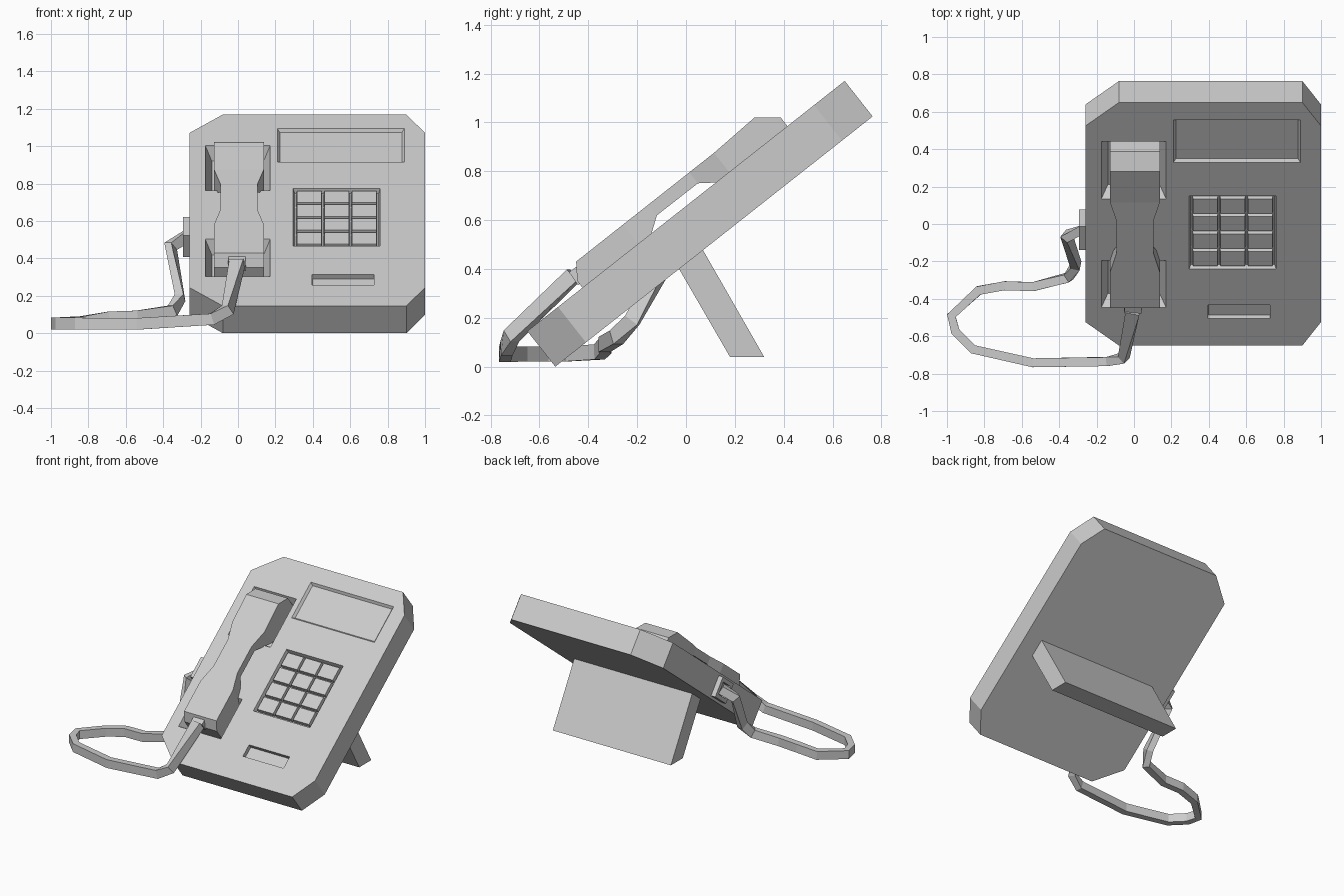
import bpy, bmesh, math
from mathutils import Matrix, Vector

if "Cube" in bpy.data.objects:
    bpy.data.objects.remove(bpy.data.objects["Cube"])

# Tilted frame of the phone face: x across, y up the slope, z out of the face
TILT = Matrix.Translation((0, 0, 0.6575)) @ Matrix.Rotation(math.radians(38.25), 4, 'X')


def finish(name, bm, matrix=None):
    bmesh.ops.recalc_face_normals(bm, faces=bm.faces)
    mesh = bpy.data.meshes.new(name)
    bm.to_mesh(mesh)
    bm.free()
    ob = bpy.data.objects.new(name, mesh)
    bpy.context.collection.objects.link(ob)
    if matrix:
        ob.matrix_world = matrix
    return ob


def loft(bm, rings):
    """Skin a list of equal-length point rings and cap both ends."""
    rows = [[bm.verts.new(p) for p in r] for r in rings]
    n = len(rows[0])
    for a, b in zip(rows, rows[1:]):
        for i in range(n):
            j = (i + 1) % n
            bm.faces.new((a[i], a[j], b[j], b[i]))
    bm.faces.new(rows[0][::-1])
    bm.faces.new(rows[-1])


def rect(x0, x1, y0, y1, z):
    return [(x0, y0, z), (x1, y0, z), (x1, y1, z), (x0, y1, z)]


def frustum(bm, x0, x1, y0, y1, z0, z1, inset=0.0):
    """Box whose z1 end is grown inwards by inset."""
    i = inset
    loft(bm, [rect(x0, x1, y0, y1, z0), rect(x0 + i, x1 - i, y0 + i, y1 - i, z1)])


def pocket(bm, x0, x1, y0, y1, depth, inset):
    """Recess cutter with outline given at the face plane."""
    e = 0.01
    g = inset * e / depth
    frustum(bm, x0 - g, x1 + g, y0 - g, y1 + g, e, -depth, inset + g)


# Body slab with clipped corners
outline = [(-0.08, -0.8275), (0.90, -0.8275), (1.0, -0.6675), (1.0, 0.6675),
           (0.90, 0.8275), (-0.08, 0.8275), (-0.26, 0.6675), (-0.26, -0.6675)]
bm = bmesh.new()
loft(bm, [[(x, y, z) for x, y in outline] for z in (-0.185, 0)])
body = finish("body", bm, TILT)

# Recesses: label panel, keypad, slot, two handset cups
bm = bmesh.new()
pocket(bm, 0.21, 0.89, 0.418, 0.707, 0.018, 0.014)
pocket(bm, 0.295, 0.76, -0.308, 0.19, 0.03, 0.008)
pocket(bm, 0.395, 0.728, -0.645, -0.553, 0.03, 0.002)
pocket(bm, -0.175, 0.172, 0.17, 0.56, 0.08, 0.035)
pocket(bm, -0.175, 0.172, -0.57, -0.25, 0.08, 0.035)
cutter = finish("recess_cutter", bm, TILT)
cutter.hide_render = True
cutter.hide_set(True)
mod = body.modifiers.new("recesses", 'BOOLEAN')
mod.operation = 'DIFFERENCE'
mod.solver = 'EXACT'
mod.object = cutter

# Keys, three by four
bm = bmesh.new()
for c in range(3):
    for r in range(4):
        x, y = 0.5275 + (c - 1) * 0.147, -0.059 + (r - 1.5) * 0.119
        frustum(bm, x - 0.07, x + 0.07, y - 0.055, y + 0.055, -0.035, -0.002, 0.005)
finish("keys", bm, TILT)

# Handset: stations of (position, underside, top, half width)
stations = [(-0.54, -0.07, 0.035, 0.133), (-0.494, -0.07, 0.10, 0.133),
            (-0.25, -0.05, 0.10, 0.133), (-0.117, 0.044, 0.10, 0.098),
            (0.096, 0.043, 0.10, 0.098), (0.225, -0.05, 0.10, 0.133),
            (0.444, -0.07, 0.111, 0.133), (0.529, -0.07, 0.046, 0.133)]
bm = bmesh.new()
loft(bm, [[(0.005 - h, v, a), (0.005 + h, v, a), (0.005 + h, v, b), (0.005 - h, v, b)]
          for v, a, b, h in stations])
finish("handset", bm, TILT)

# Cord plug on the handset end
bm = bmesh.new()
frustum(bm, -0.055, 0.043, -0.548, -0.50, 0.02, 0.083, 0.004)
finish("handset_plug", bm, TILT)

# Socket frame on the left side, open in the middle
bm = bmesh.new()
frame = [(0.08, 0.073, -0.25), (0.08, 0.073, -0.295),
         (0.05, 0.045, -0.295), (0.05, 0.045, -0.262)]
loft(bm, [[(x, -0.112 + sy * a, -0.093 + sz * b)
           for sy, sz in ((-1, -1), (1, -1), (1, 1), (-1, 1))] for a, b, x in frame])
finish("cord_socket", bm, TILT)

# Rear support foot
profile = [(0.32, 0.04), (0.18, 0.04), (-0.04, 0.42), (0.065, 0.485)]
bm = bmesh.new()
loft(bm, [[(x, y, z) for y, z in profile] for x in (-0.10, 0.87)])
finish("rear_foot", bm)

# Cord: rectangular section swept along a bent path
path = [Vector(p) for p in (
    (-0.27, -0.03, 0.52), (-0.36, -0.065, 0.465), (-0.31, -0.22, 0.19),
    (-0.35, -0.285, 0.12), (-0.54, -0.335, 0.09), (-0.69, -0.33, 0.085),
    (-0.83, -0.355, 0.06), (-0.976, -0.49, 0.052), (-0.955, -0.575, 0.052),
    (-0.86, -0.67, 0.052), (-0.54, -0.742, 0.05), (-0.14, -0.735, 0.075),
    (-0.055, -0.715, 0.125), (-0.005, -0.46, 0.375))]
rings = []
for i, p in enumerate(path):
    before = (p - path[max(i - 1, 0)]).normalized()
    after = (path[min(i + 1, len(path) - 1)] - p).normalized()
    t = (before + after).normalized()
    side = t.cross(Vector((0, 0, 1))).normalized()
    up = side.cross(t)
    w = 0.038 if i == len(path) - 1 else 0.024
    rings.append([p + side * w * a + up * 0.031 * b
                  for a, b in ((-1, -1), (1, -1), (1, 1), (-1, 1))])
bm = bmesh.new()
loft(bm, rings)
finish("cord", bm)
